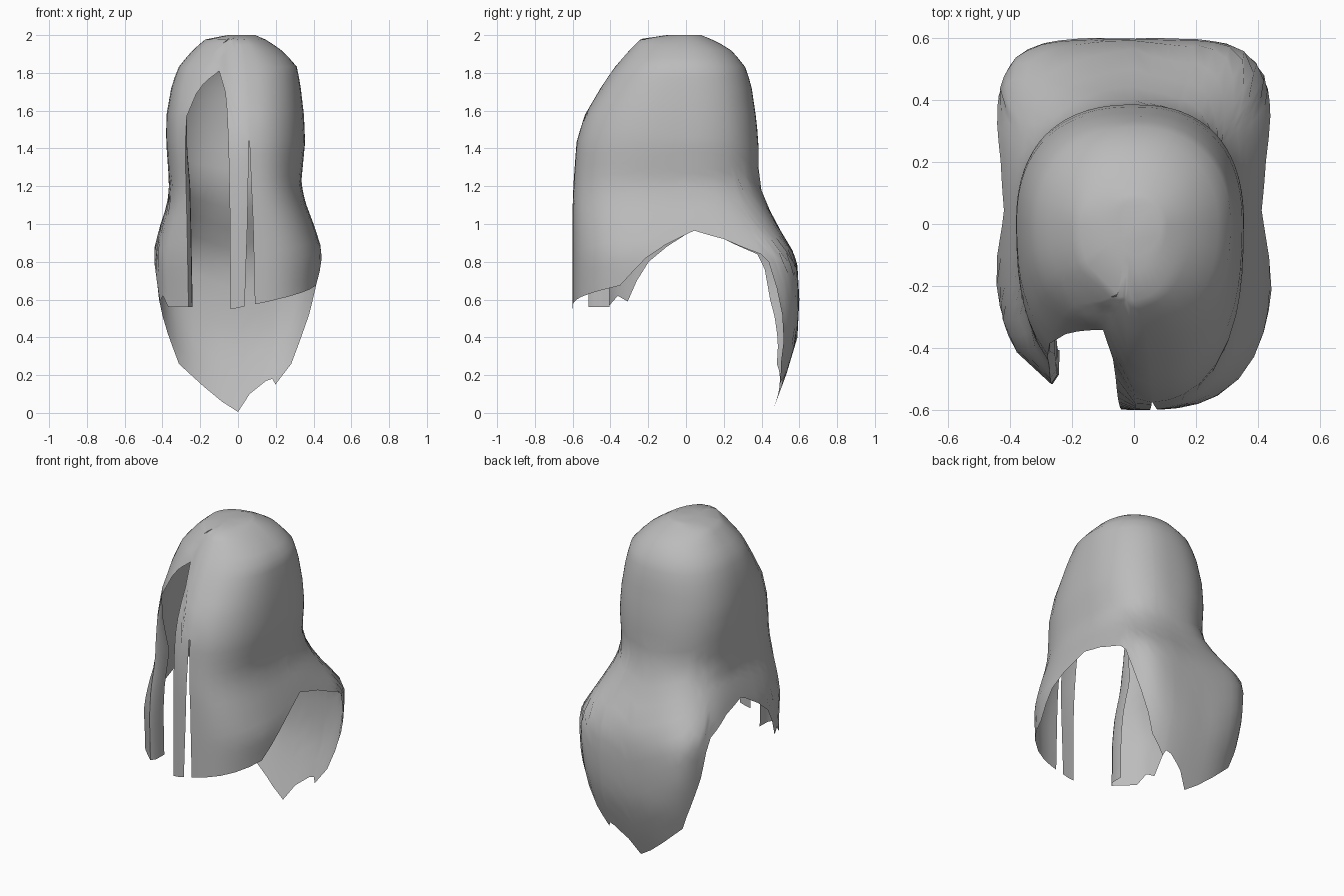
import bpy, bmesh, math

if "Cube" in bpy.data.objects:
    bpy.data.objects.remove(bpy.data.objects["Cube"])


def lerp_table(rows, k):
    """Interpolate rows keyed by their first value."""
    rows = sorted(rows)
    if k <= rows[0][0]:
        return rows[0][1:]
    for p, q in zip(rows, rows[1:]):
        if k <= q[0]:
            s = (k - p[0]) / (q[0] - p[0])
            return tuple(a + (b - a) * s for a, b in zip(p[1:], q[1:]))
    return rows[-1][1:]


# Cross-sections: z, left, right, front, back, front roundness, back roundness
SECTIONS = [
    (2.00, .05, .09, .10, .08, 2.0, 2.0), (1.98, .17, .14, .24, .13, 2.1, 2.0),
    (1.93, .23, .22, .29, .23, 2.2, 2.1), (1.84, .31, .31, .37, .31, 2.3, 2.2),
    (1.74, .35, .33, .44, .345, 2.4, 2.3), (1.57, .38, .35, .54, .37, 2.5, 2.4),
    (1.43, .38, .355, .58, .385, 2.6, 2.4), (1.22, .365, .335, .595, .385, 2.8, 2.4),
    (1.12, .37, .355, .60, .42, 2.9, 2.7), (1.00, .41, .40, .60, .48, 3.0, 3.4),
    (0.85, .45, .45, .60, .57, 3.0, 5.3), (0.78, .45, .45, .60, .59, 3.0, 5.5),
    (0.60, .44, .44, .60, .60, 3.0, 5.0), (0.40, .44, .44, .60, .59, 3.0, 3.6),
    (0.20, .44, .44, .60, .53, 3.0, 3.0), (0.00, .44, .44, .60, .455, 3.0, 3.0)]

# x of the face opening and the slit edges by height
EDGES = [(0.56, -.262, -.04, .035, .09), (1.0, -.27, -.042, .05, .08),
         (1.4, -.28, -.05, .057, .062), (1.6, -.27, -.058, .05, .058),
         (1.74, -.24, -.072, .04, .05), (1.85, -.20, -.08, .03, .04),
         (2.0, -.03, -.012, .004, .006)]


def front_point(f, z):
    xl, xr, yf, yb, nf, nb = lerp_table(SECTIONS, z)
    # The left side of the front sits a little further back
    away = min(1, max(0, (-f - .08) / .25))
    yf *= 1 - away * lerp_table([(1.3, .07), (1.75, .13), (1.9, .08), (2, 0)], z)[0]
    return (f * (xl if f < 0 else xr), -yf * max(0, 1 - abs(f) ** nf) ** (1 / nf), z)


def back_point(deg, z):
    xl, xr, yf, yb, nf, nb = lerp_table(SECTIONS, z)
    c, s = math.cos(math.radians(deg)), math.sin(math.radians(deg))
    r = (abs(c) ** nb + abs(s) ** nb) ** (-1 / nb)
    return ((xr if c > 0 else xl) * r * c, yb * r * s, z)


# Columns around the head: (point function, middle height, lower edge)
columns = []


def front(frac, middle, low):
    columns.append((lambda z: front_point(frac(z), z), middle, low))


def edge(i):
    def frac(z):
        x = lerp_table(EDGES, z)[i]
        return x / lerp_table(SECTIONS, z)[0 if x < 0 else 1]
    return frac


def between(i, j, s):
    return lambda z: edge(i)(z) * (1 - s) + edge(j)(z) * s


# Left strand
for f, low in ((-.998, .88), (-.985, .80), (-.965, .70), (-.94, .59), (-.90, .62), (-.84, .56)):
    front(lambda z, f=f: f, 1.5, low)
left_edge = len(columns)
front(edge(0), 1.57, .56)
# Arch of the face opening
for k, m in enumerate((1.69, 1.74, 1.77, 1.79, 1.81)):
    front(between(0, 1, (k + 1) / 6), m, .56)
right_edge = len(columns)
front(edge(1), 1.70, .55)
# Narrow strand and slit
front(between(1, 2, .5), 1.5, .555)
slit = len(columns)
front(edge(2), 1.44, .565)
front(edge(3), 1.44, .575)
# Right front
for f, low in ((.32, .585), (.46, .60), (.60, .615), (.75, .635), (.86, .655),
               (.93, .675), (.965, .75), (.985, .82), (.998, .89)):
    front(lambda z, f=f: f, 1.5, low)
# Sides and back panel: lower edge by angle, for the right and the left
RIGHT_EDGE = [(0, .945), (5, .965), (21, .92), (35.5, .84), (38, .80), (41, .66), (45, .52),
              (50, .38), (55, .26), (65, .15), (67, .18), (71, .17), (82, .10), (90, .005)]
LEFT_EDGE = [(0, .945), (5, .965), (21, .92), (34, .84), (36, .76), (38, .60), (44, .42),
             (51, .26), (67, .14), (79, .06), (90, .005)]
RIGHT_ANGLES = (0, 2, 5, 10, 15, 21, 27, 32, 35.5, 38, 41, 45, 50, 55, 60, 65, 67, 71, 76, 82, 90)
LEFT_ANGLES = (85, 79, 73, 67, 61, 56, 51, 47, 44, 41, 38, 36, 34, 30, 26, 21, 15, 10, 5, 2, 0)
for d in RIGHT_ANGLES:
    columns.append((lambda z, d=d: back_point(d, z), 1.5, lerp_table(RIGHT_EDGE, d)[0]))
for d in LEFT_ANGLES:
    columns.append((lambda z, d=180 - d: back_point(d, z), 1.5, lerp_table(LEFT_EDGE, d)[0]))

UPPER, LOWER = 11, 14
bm = bmesh.new()
grid = []
for point, middle, low in columns:
    zs = [2 - (2 - middle) * (i / UPPER) ** 1.8 for i in range(UPPER + 1)]
    zs += [middle + (low - middle) * i / LOWER for i in range(1, LOWER + 1)]
    grid.append([bm.verts.new(point(z)) for z in zs])

# Shell with the opening and slit left out
count = len(grid)
for c in range(count):
    a, b = grid[c], grid[(c + 1) % count]
    is_open = left_edge <= c < right_edge or c == slit
    for r in range(UPPER if is_open else UPPER + LOWER):
        bm.faces.new((a[r], a[r + 1], b[r + 1], b[r]))
bm.faces.new([col[0] for col in grid])

# Inward fold along the left strand
strip = grid[left_edge][UPPER:]
fold = []
for i, v in enumerate(strip):
    s = min(1, i / 5)
    fold.append([v] + [bm.verts.new((v.co.x + dx * s, v.co.y + dy * s, v.co.z))
                       for dx, dy in ((.02, .03), (.022, .11))])
for p, q in zip(fold, fold[1:]):
    for k in range(2):
        bm.faces.new((p[k], q[k], q[k + 1], p[k + 1]))

bmesh.ops.remove_doubles(bm, verts=bm.verts, dist=.0005)
bmesh.ops.recalc_face_normals(bm, faces=bm.faces)
mesh = bpy.data.meshes.new("hair_shell")
bm.to_mesh(mesh)
bm.free()
hair = bpy.data.objects.new("hair_shell", mesh)
bpy.context.collection.objects.link(hair)
grey = bpy.data.materials.new("hair_grey")
grey.diffuse_color = (.5, .5, .5, 1)
grey.use_nodes = True
grey.node_tree.nodes["Principled BSDF"].inputs["Base Color"].default_value = grey.diffuse_color
mesh.materials.append(grey)
bpy.context.view_layer.objects.active = hair
hair.select_set(True)
bpy.ops.object.shade_smooth_by_angle(angle=math.radians(60))
